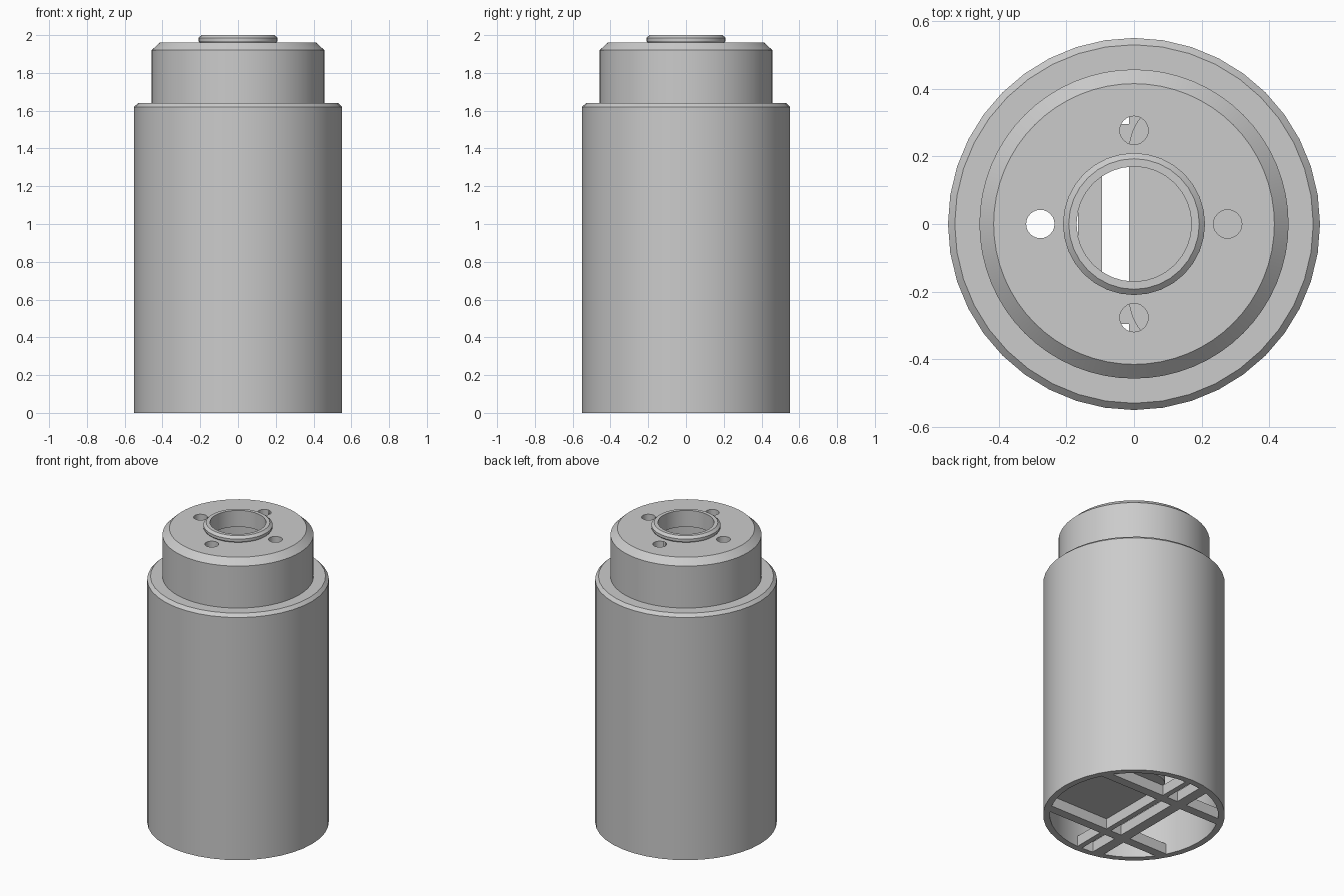
import bpy, bmesh, math

cube = bpy.data.objects.get("Cube")
if cube:
    bpy.data.objects.remove(cube)

# Single plain grey
grey = bpy.data.materials.new("plain grey")
grey.use_nodes = True
grey.diffuse_color = (0.6, 0.6, 0.6, 1)
grey.node_tree.nodes["Principled BSDF"].inputs["Base Color"].default_value = grey.diffuse_color


def finish(name, bm):
    bmesh.ops.recalc_face_normals(bm, faces=bm.faces)
    mesh = bpy.data.meshes.new(name)
    bm.to_mesh(mesh)
    bm.free()
    mesh.materials.append(grey)
    ob = bpy.data.objects.new(name, mesh)
    bpy.context.collection.objects.link(ob)
    return ob


def smooth(ob):
    bpy.ops.object.select_all(action='DESELECT')
    ob.select_set(True)
    bpy.context.view_layer.objects.active = ob
    bpy.ops.object.shade_smooth_by_angle(angle=math.radians(25))


def lathe(name, profile, sides):
    """Turn a closed (radius, height) profile around z."""
    bm = bmesh.new()
    rings = []
    for i in range(sides):
        a = 2 * math.pi * i / sides
        rings.append([bm.verts.new((r * math.cos(a), r * math.sin(a), z)) for r, z in profile])
    n = len(profile)
    for i in range(sides):
        p, q = rings[i], rings[(i + 1) % sides]
        for j in range(n):
            k = (j + 1) % n
            bm.faces.new((p[j], q[j], q[k], p[k]))
    return finish(name, bm)


def prism(name, outline, z0, z1):
    """Extrude a flat outline between two heights."""
    bm = bmesh.new()
    low = bm.faces.new([bm.verts.new((x, y, z0)) for x, y in outline])
    top = bmesh.ops.extrude_face_region(bm, geom=[low])["geom"]
    bmesh.ops.translate(bm, vec=(0, 0, z1 - z0),
                        verts=[v for v in top if isinstance(v, bmesh.types.BMVert)])
    return finish(name, bm)


def bar(name, x0, x1, y0, y1, z0, z1):
    return prism(name, [(x0, y0), (x1, y0), (x1, y1), (x0, y1)], z0, z1)


# Hollow body with a chamfered shoulder
smooth(lathe("body_shell", [(.55, 0), (.55, 1.62), (.53, 1.64), (.43, 1.64),
                            (.43, 1.58), (.51, 1.58), (.51, 0)], 40))

# Narrower head with a bored top
head = lathe("head", [(.457, 1.6), (.457, 1.92), (.415, 1.96), (.17, 1.96),
                      (.17, 1.89), (.41, 1.89), (.41, 1.6)], 64)

# Four small holes around the bore
for i in range(4):
    a = i * math.pi / 2
    bm = bmesh.new()
    bmesh.ops.create_cone(bm, cap_ends=True, segments=24, radius1=.042, radius2=.042, depth=.3)
    bmesh.ops.translate(bm, verts=bm.verts, vec=(.277 * math.cos(a), .277 * math.sin(a), 1.93))
    cutter = finish("hole_cutter", bm)
    cutter.hide_render = True
    cutter.hide_set(True)
    cutter.display_type = 'WIRE'
    mod = head.modifiers.new("hole", 'BOOLEAN')
    mod.object = cutter
    mod.solver = 'EXACT'
    bpy.context.view_layer.objects.active = head
    bpy.ops.object.modifier_apply(modifier=mod.name)
    bpy.data.objects.remove(cutter)
smooth(head)

# Raised collar around the bore
smooth(lathe("collar", [(.2, 1.955), (.21, 1.97), (.21, 1.985), (.193, 2),
                        (.17, 2), (.17, 1.955)], 32))

# Floor ribs running front to back
for name, x0, x1 in (("middle_rib", -.015, .02), ("offset_rib", -.165, -.095)):
    bar(name, x0, x1, -.52, .52, 0, .07)

# Floor ribs running side to side
for side in (-1, 1):
    y0, y1 = sorted((side * .235, side * .295))
    bar("cross_rib", -.45, .45, y0, y1, 0, .07)

# Inner tray: rounded corners beside the middle rib, following the shell opposite
corner, half, edge = .15, .37, -.015
outline = []
for i in range(9):
    a = math.pi / 2 + i * math.pi / 16
    outline.append((edge + corner + corner * math.cos(a), half - corner + corner * math.sin(a)))
outline += [(x, -y) for x, y in reversed(outline)]
reach = math.asin(half / .52)
for i in range(13):
    a = -reach + 2 * reach * i / 12
    outline.append((.52 * math.cos(a), .52 * math.sin(a)))
smooth(prism("inner_tray", outline, .07, .2))
